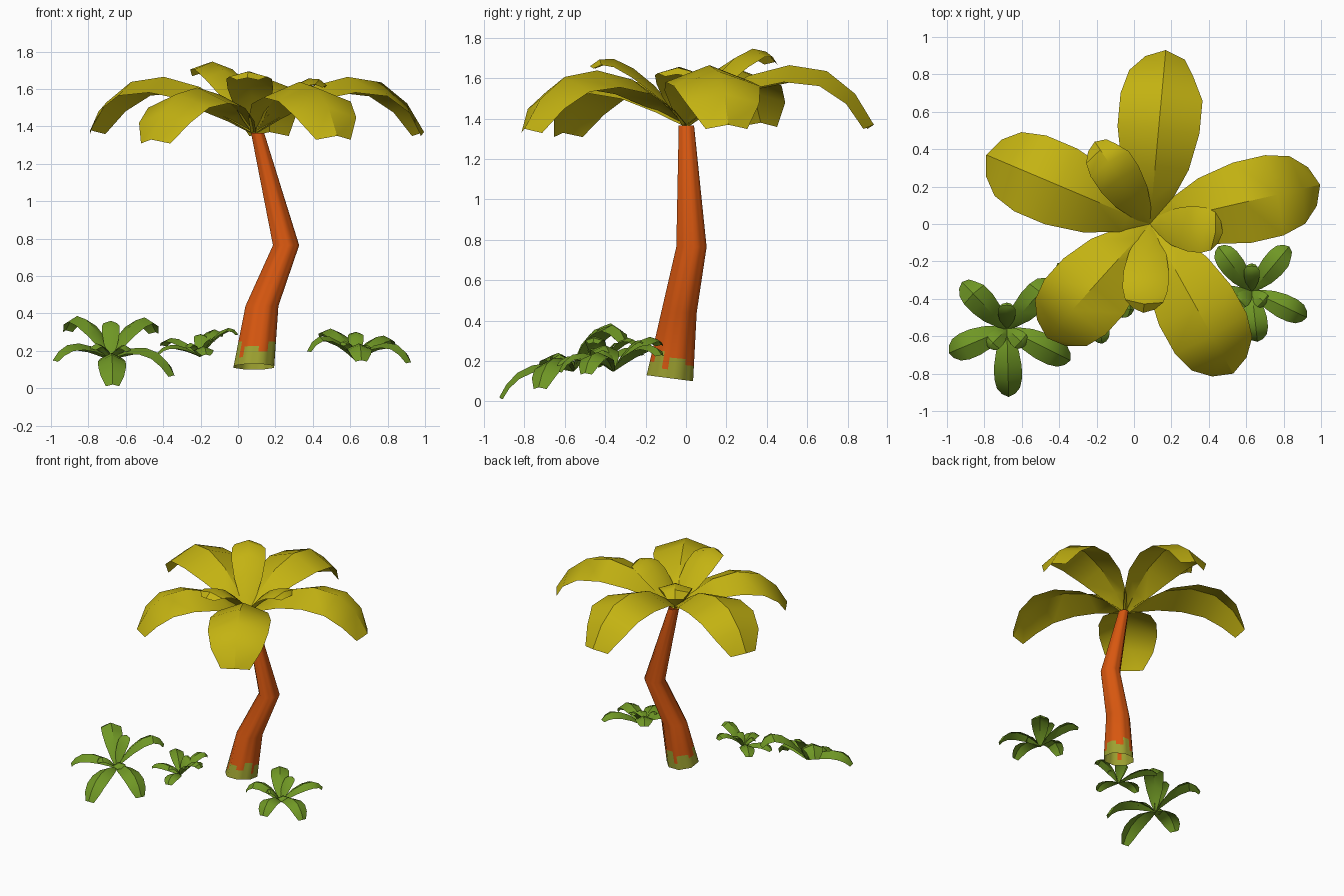
import bpy, bmesh, math
from mathutils import Vector

cube = bpy.data.objects.get("Cube")
if cube:
    bpy.data.objects.remove(cube)


def material(name, rgb):
    m = bpy.data.materials.new(name)
    m.use_nodes = True
    m.diffuse_color = (*rgb, 1)
    bsdf = m.node_tree.nodes["Principled BSDF"]
    bsdf.inputs["Base Color"].default_value = (*rgb, 1)
    bsdf.inputs["Roughness"].default_value = 0.9
    return m


YELLOW = material("frond_yellow", (0.55, 0.45, 0.006))
BARK = material("bark_orange", (0.68, 0.095, 0.005))
MOSS = material("moss_green", (0.34, 0.36, 0.03))
GREEN = material("leaf_green", (0.16, 0.31, 0.018))


def finish(bm, name, mats, angle):
    mesh = bpy.data.meshes.new(name)
    for f in bm.faces:
        f.smooth = True
    bm.to_mesh(mesh)
    bm.free()
    mesh.set_sharp_from_angle(angle=math.radians(angle))
    for m in mats:
        mesh.materials.append(m)
    ob = bpy.data.objects.new(name, mesh)
    bpy.context.scene.collection.objects.link(ob)
    return ob


# Leaf stations: position along leaf, half width, height of arch
STATIONS = [(0, .08, 0), (.13, .45, .4), (.33, .82, .82), (.55, 1, 1),
            (.75, 1, .9), (.9, .84, .52), (1, .48, 0)]


def leaf(bm, root, tip, bump, half, roof, notch=False):
    """Arched leaf with a roof-shaped section along its midrib."""
    root, tip = Vector(root), Vector(tip)
    along = tip - root
    side = Vector((along.y, -along.x, 0)).normalized()
    rows = []
    for t, w, h in STATIONS:
        mid = root + along * t + Vector((0, 0, bump * h))
        back = along * (-0.045 * t ** 3)
        back.z = 0
        row = []
        for s in (-1, 0, 1):
            reach = half * w
            if notch and s == 1 and t == .9:
                reach *= 0.85
            p = mid + side * reach * s
            if s:
                p += back
                # The rim flattens out toward the rounded tip
                p.z -= roof * half * w * (1 - .5 * t ** 4)
            row.append(bm.verts.new(p))
        rows.append(row)
    for a, b in zip(rows, rows[1:]):
        for i in (0, 1):
            bm.faces.new((a[i], a[i + 1], b[i + 1], b[i]))


def plant(name, mat, root, half, small_half, roof, large, small):
    bm = bmesh.new()
    for i, (x, y, z, bump) in enumerate(large):
        leaf(bm, root, (x, y, z), bump, half, roof, i == 0)
    for i, (x, y, z, bump) in enumerate(small):
        leaf(bm, root, (x, y, z), bump, small_half, roof, i == 0)
    return finish(bm, name, [mat], 35)


# Palm crown: five drooping fronds and three short upright ones
plant("palm_crown", YELLOW, (.085, 0, 1.37), .22, .122, .4,
      [(.17, .93, 1.37, .295), (.995, .21, 1.37, .295), (-.79, .37, 1.38, .29),
       (-.465, -.61, 1.33, .26), (.53, -.8, 1.35, .28)],
      [(-.21, .44, 1.68, .16), (.475, -.045, 1.62, .11), (.05, -.475, 1.66, .12)])

# Ground bushes
plant("left_bush", GREEN, (-.68, -.56, .15), .074, .047, .5,
      [(-.92, -.31, .31, .13), (-.44, -.3, .3, .13), (-.99, -.69, .15, .09),
       (-.67, -.925, .02, .1), (-.34, -.73, .07, .11)],
      [(-.68, -.42, .35, .06), (-.58, -.65, .2, .05), (-.78, -.66, .21, .05)])
plant("middle_bush", GREEN, (-.205, -.43, .17), .05, .033, .45,
      [(-.41, -.21, .23, .06), (-.43, -.47, .19, .05), (-.17, -.64, .18, .05),
       (0, -.46, .29, .07), (-.1, -.24, .28, .07)],
      [(-.2, -.33, .28, .04), (-.27, -.49, .22, .04), (-.13, -.47, .25, .04)])
plant("right_bush", GREEN, (.63, -.36, .15), .065, .042, .45,
      [(.83, -.12, .23, .08), (.925, -.5, .14, .1), (.45, -.12, .28, .08),
       (.37, -.43, .2, .1), (.66, -.63, .15, .09)],
      [(.63, -.21, .29, .05), (.71, -.43, .2, .05), (.55, -.43, .23, .05)])

# Bent trunk: x, y, z, x radius, y radius of each bend
BENDS = [(.085, -.08, .115, .108, .115), (.128, -.035, .44, .088, .088),
         (.257, .027, .765, .07, .075), (.105, .002, 1.365, .035, .038)]
SIDES, SUB = 8, 3
COLUMNS = SIDES * SUB


def octagon_point(k):
    corner, part = divmod(k, SUB)
    a, b = (math.tau * (corner + j + .5) / SIDES for j in (0, 1))
    f = part / SUB
    grow = 1 / math.cos(math.pi / SIDES)
    return (grow * (math.cos(a) * (1 - f) + math.cos(b) * f),
            grow * (math.sin(a) * (1 - f) + math.sin(b) * f))


# Open tube, with extra rings low down for the moss line
bm = bmesh.new()
levels = [0, .13, .22, .31, .4, 1, 2, 3]
rings = []
for level in levels:
    i = min(int(level), 2)
    x, y, z, rx, ry = (p + (q - p) * (level - i) for p, q in zip(BENDS[i], BENDS[i + 1]))
    tilt = -.13 * max(0, 1 - level)
    ring = []
    for k in range(COLUMNS):
        u, v = octagon_point(k)
        ring.append(bm.verts.new((x + u * rx, y + v * ry, z + v * ry * tilt)))
    rings.append(ring)
# Moss climbs to a different row on each column
MOSS_ROWS = [3, 2, 2, 4, 4, 1, 3, 3]
for r, (a, b) in enumerate(zip(rings, rings[1:])):
    for k in range(COLUMNS):
        n = (k + 1) % COLUMNS
        f = bm.faces.new((a[k], a[n], b[n], b[k]))
        f.material_index = int(r < MOSS_ROWS[k % len(MOSS_ROWS)])
finish(bm, "trunk", [BARK, MOSS], 50)
